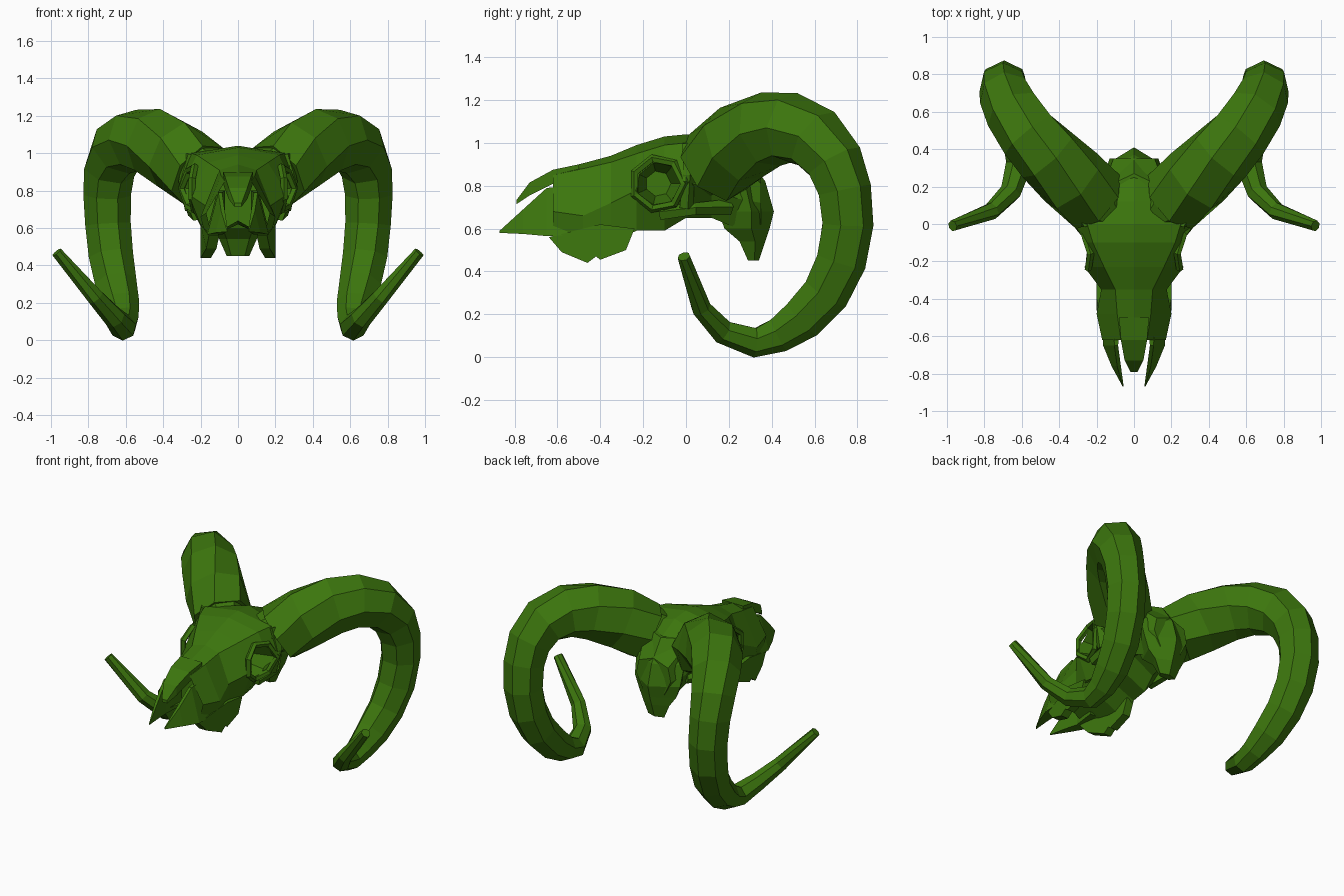
import bpy
import bmesh
from math import cos, sin, pi
from mathutils import Vector

cube = bpy.data.objects.get("Cube")
if cube:
    bpy.data.objects.remove(cube, do_unlink=True)

green = bpy.data.materials.new("moss green")
green.use_nodes = True
green.diffuse_color = (0.045, 0.18, 0.004, 1)
green.node_tree.nodes["Principled BSDF"].inputs["Base Color"].default_value = (0.045, 0.18, 0.004, 1)


def loft(name, rings, closed=False, recess=0.0):
    """Skin a series of equal-sized rings; recess hollows the first cap."""
    bm = bmesh.new()
    loops = [[bm.verts.new(p) for p in ring] for ring in rings]
    n = len(loops[0])
    pairs = list(zip(loops, loops[1:]))
    if closed:
        pairs.append((loops[-1], loops[0]))
    for a, b in pairs:
        for i in range(n):
            j = (i + 1) % n
            bm.faces.new((a[i], a[j], b[j], b[i]))
    if not closed:
        front = bm.faces.new(loops[0])
        bm.faces.new(loops[-1])
        if recess:
            bmesh.ops.inset_region(bm, faces=[front], thickness=0.025)
            bmesh.ops.translate(bm, verts=front.verts[:], vec=(0, recess, 0))
    bmesh.ops.recalc_face_normals(bm, faces=bm.faces[:])
    mesh = bpy.data.meshes.new(name)
    bm.to_mesh(mesh)
    bm.free()
    mesh.materials.append(green)
    obj = bpy.data.objects.new(name, mesh)
    bpy.context.collection.objects.link(obj)
    return obj


def sweep(name, path, side, centre, sides=6, closed=False):
    """Tube along (x, y, z, radius) points, rings turned away from a centre."""
    pts = [Vector(p[:3]) for p in path]
    last = len(pts) - 1
    rings = []
    for i, p in enumerate(pts):
        if closed:
            t = pts[(i + 1) % len(pts)] - pts[i - 1]
        else:
            t = pts[min(i + 1, last)] - pts[max(i - 1, 0)]
        t.normalize()
        out = p - Vector(centre)
        out.x = 0
        out = (out - t * out.dot(t)).normalized()
        across = t.cross(out)
        ring = []
        for k in range(sides):
            a = 2 * pi * k / sides
            q = p + (out * cos(a) + across * sin(a)) * path[i][3]
            ring.append((q.x * side, q.y, q.z))
        rings.append(ring)
    return loft(name, rings, closed)


def box_ring(y, x0, x1, z0, z1, side=1, lean=0.0):
    corners = ((x0, z0), (x1, z0), (x1 - lean, z1), (x0, z1))
    return [(side * x, y, z) for x, z in corners]


# Skull: y, crown z, brow x/z, cheek x/z, jaw x/z
sections = [
    (-.62, .87, .07, .85, .17, .68, .14, .56),
    (-.48, .905, .09, .88, .2, .66, .17, .54),
    (-.35, .94, .1, .91, .175, .72, .17, .54),
    (-.23, .99, .16, .95, .265, .78, .19, .59),
    (-.1, 1.03, .22, .99, .31, .82, .17, .59),
    (0, 1.04, .25, 1, .32, .82, .15, .65),
    (.12, 1.03, .2, .97, .21, .78, .12, .65),
    (.24, .97, .15, .91, .17, .74, .1, .6),
    (.35, .85, .11, .81, .13, .72, .08, .62),
]
rings = []
for y, zt, bx, bz, cx, cz, jx, jz in sections:
    half = [(bx, bz), (cx, cz), (jx, jz)]
    ring = [(0, y, zt)] + [(x, y, z) for x, z in half]
    ring += [(0, y, jz + .08)] + [(-x, y, z) for x, z in reversed(half)]
    rings.append(ring)
skull = loft("skull", rings, recess=.2)

# Eye sockets cut as tapered hollows
for side in (1, -1):
    cutter_rings = []
    for x, r in ((.1, .06), (.4, .15)):
        cutter_rings.append([(side * x, -.13 + r * cos(k * pi / 3.5),
                              .81 + r * sin(k * pi / 3.5)) for k in range(7)])
    cutter = loft("socket_cutter", cutter_rings)
    cutter.hide_render = True
    mod = skull.modifiers.new("socket", "BOOLEAN")
    mod.operation = "DIFFERENCE"
    mod.solver = "EXACT"
    mod.object = cutter
    bpy.context.view_layer.objects.active = skull
    bpy.ops.object.modifier_apply(modifier=mod.name)
    bpy.data.objects.remove(cutter, do_unlink=True)

# Back of the skull, tapering down to the neck joint: z, front y, back y, half width
rings = []
for z, y0, y1, w in ((.45, .29, .34, .06), (.54, .25, .37, .1), (.6, .18, .39, .14),
                     (.68, .15, .41, .17), (.82, .13, .37, .18), (.96, .1, .27, .14)):
    ym = y0 * .4 + y1 * .6
    rings.append([(-w * .6, y0, z), (w * .6, y0, z), (w, ym, z),
                  (0, y1, z), (-w, ym, z)])
loft("occiput", rings)

# Nose bone overhanging the nostril opening
loft("nasal_bone", [box_ring(-.5, -.08, .08, .84, .9), box_ring(-.62, -.07, .07, .81, .875),
                    box_ring(-.73, -.05, .05, .755, .815), box_ring(-.79, -.02, .02, .715, .735)])

horn_path = [
    (.21, .13, .89, .19), (.33, .235, .99, .195), (.46, .37, 1.06, .182),
    (.56, .48, 1.07, .168), (.645, .6, 1.02, .155), (.69, .69, .91, .14),
    (.7, .735, .78, .13), (.695, .75, .62, .125), (.68, .72, .45, .122),
    (.655, .65, .3, .115), (.63, .54, .18, .105), (.615, .43, .105, .085),
    (.615, .32, .07, .072), (.66, .17, .12, .058), (.76, .07, .23, .047),
    (.97, -.01, .47, .03),
]
tooth_profile = [(-.64, .56), (-.58, .49), (-.46, .44), (-.42, .47), (-.4, .455),
                 (-.28, .5), (-.24, .6), (-.4, .62)]

for side, label in ((1, "left"), (-1, "right")):
    sweep(label + "_horn", horn_path, side, (0, .3, .6), sides=7)
    sweep(label + "_horn_core", [(.1, .05, .9, .11), (.17, .09, .9, .155),
                                 (.22, .16, .91, .14)], side, (0, .3, .6), sides=7)

    # Bony rim around the eye, curved to lie on the cheek
    rim = []
    for k in range(7):
        a = k * pi / 3.5
        rim.append((.275 + .025 * cos(a) - .04 * sin(a) ** 2,
                    -.13 + .12 * cos(a), .81 + .12 * sin(a), .02))
    sweep(label + "_eye_rim", rim, side, (0, -.13, .81), sides=5, closed=True)

    # Bars behind the eye and along the cheek
    sweep(label + "_brow_bar", [(.25, .02, .99, .04), (.29, .01, .85, .03), (.25, 0, .7, .035)],
          side, (0, -.3, .8), sides=5)
    sweep(label + "_cheek_bar", [(.22, -.12, .67, .035), (.25, .04, .69, .03),
                                 (.14, .2, .7, .04)], side, (0, 0, .3), sides=5)

    # Pointed upper jaw prong, leaning in toward the nose
    loft(label + "_jaw_prong", [box_ring(-.5, .07, .17, .57, .8, side, .06),
                                box_ring(-.65, .085, .165, .565, .79, side, .06),
                                box_ring(-.76, .07, .12, .575, .69, side, .03),
                                box_ring(-.87, .055, .06, .58, .59, side)])

    # Molar row, narrowing toward the snout
    loft(label + "_teeth", [[(side * (x - .25 * max(0, -.46 - y)), y, z) for y, z in tooth_profile]
                            for x in (.145, .2)])
